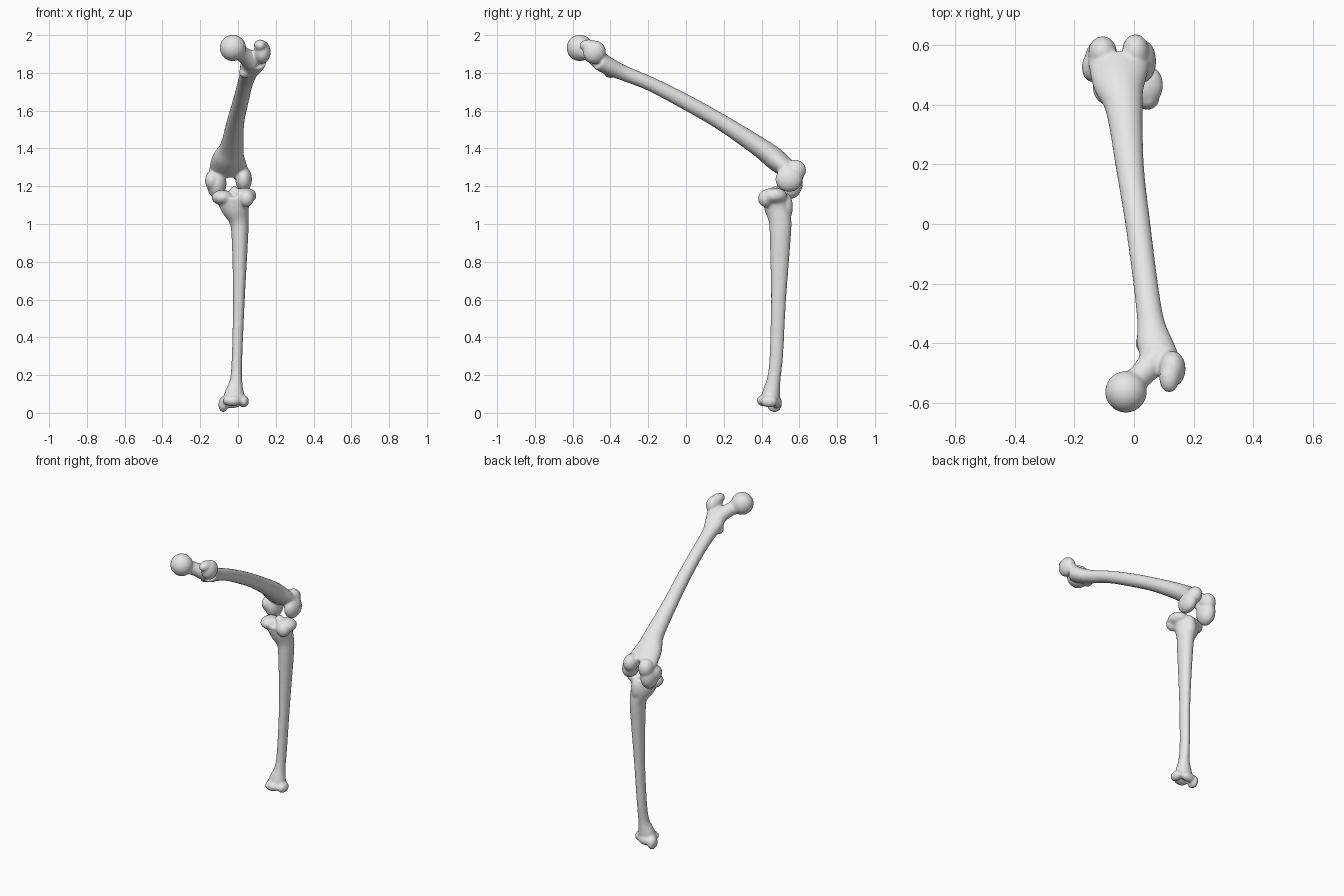
import bpy, bmesh, math
from mathutils import Vector, Matrix, Euler

if "Cube" in bpy.data.objects:
    bpy.data.objects.remove(bpy.data.objects["Cube"])

bone_grey = bpy.data.materials.new("bone grey")
bone_grey.diffuse_color = (0.8, 0.8, 0.8, 1)
bone_grey.use_nodes = True
bone_grey.node_tree.nodes["Principled BSDF"].inputs["Base Color"].default_value = bone_grey.diffuse_color


def blob(bm, c, r, rot=(0, 0, 0)):
    """Ellipsoid with centre c, radii r and rotation in degrees."""
    e = Euler([math.radians(a) for a in rot]).to_matrix().to_4x4()
    m = Matrix.Translation(c) @ e @ Matrix.Diagonal((*r, 1))
    bmesh.ops.create_uvsphere(bm, u_segments=32, v_segments=20, radius=1, matrix=m)


def spline(rows, steps=6):
    """Catmull-Rom through rows of numbers."""
    p = [Vector(r) for r in rows]
    p = [p[0] * 2 - p[1]] + p + [p[-1] * 2 - p[-2]]
    out = []
    for a, b, c, d in zip(p, p[1:], p[2:], p[3:]):
        for k in range(steps):
            t = k / steps
            out.append(0.5 * (2 * b + (c - a) * t + (2 * a - 5 * b + 4 * c - d) * t * t
                              + (3 * b - a - 3 * c + d) * t ** 3))
    return out + [p[-2]]


def loft(bm, rows, n=32):
    """Tube through rows of x, y, z, half width in x, half depth across."""
    rows = spline(rows)
    rings = []
    for i, q in enumerate(rows):
        tangent = (rows[min(i + 1, len(rows) - 1)].to_3d()
                   - rows[max(i - 1, 0)].to_3d()).normalized()
        u = (Vector((1, 0, 0)) - tangent * tangent.x).normalized()
        v = tangent.cross(u)
        rings.append([bm.verts.new(q.to_3d() + u * q[3] * math.cos(a) + v * q[4] * math.sin(a))
                      for a in (2 * math.pi * k / n for k in range(n))])
    for a, b in zip(rings, rings[1:]):
        for k in range(n):
            bm.faces.new((a[k], a[(k + 1) % n], b[(k + 1) % n], b[k]))
    bm.faces.new(rings[0][::-1])
    bm.faces.new(rings[-1])


def finish(name, bm):
    """Fuse the overlapping masses into one smooth bone."""
    bmesh.ops.recalc_face_normals(bm, faces=bm.faces)
    me = bpy.data.meshes.new(name)
    bm.to_mesh(me)
    bm.free()
    me.materials.append(bone_grey)
    ob = bpy.data.objects.new(name, me)
    bpy.context.collection.objects.link(ob)
    fuse = ob.modifiers.new("fuse", 'REMESH')
    fuse.mode = 'VOXEL'
    fuse.voxel_size = 0.007
    fuse.use_smooth_shade = True
    soft = ob.modifiers.new("soften", 'SMOOTH')
    soft.factor, soft.iterations = 0.5, 8


# Thigh bone: shaft
bm = bmesh.new()
loft(bm, [(.095, -.46, 1.865, .06, .05), (.07, -.40, 1.83, .06, .046),
          (.055, -.32, 1.795, .045, .04), (.037, -.185, 1.74, .041, .038),
          (.013, 0, 1.645, .042, .041), (-.013, .185, 1.54, .047, .043),
          (-.033, .385, 1.41, .062, .052), (-.05, .47, 1.345, .088, .058),
          (-.05, .55, 1.28, .105, .05)])
# ball, neck and upper knobs
blob(bm, (-.027, -.562, 1.932), (.07, .07, .07))
loft(bm, [(-.02, -.55, 1.925, .045, .045), (.03, -.50, 1.895, .042, .042),
          (.075, -.45, 1.86, .055, .05)])
blob(bm, (.128, -.485, 1.91), (.045, .06, .062), (-30, 0, 0))
blob(bm, (.118, -.515, 1.945), (.034, .05, .032))
blob(bm, (.035, -.40, 1.80), (.03, .035, .028))
# lower knuckles with the front groove between them
blob(bm, (-.113, .55, 1.215), (.052, .068, .083))
blob(bm, (.03, .545, 1.237), (.044, .072, .067))
blob(bm, (-.105, .575, 1.275), (.048, .054, .06))
blob(bm, (.005, .578, 1.285), (.045, .058, .055))
blob(bm, (-.14, .525, 1.23), (.035, .05, .05))
finish("thigh_bone", bm)

# Shin bone: shaft flaring at both ends
bm = bmesh.new()
loft(bm, [(-.022, .472, 1.15, .10, .07), (-.015, .482, 1.09, .078, .068),
          (.004, .498, 1.02, .053, .06), (.010, .499, .93, .044, .056),
          (.005, .49, .6, .031, .04), (-.005, .478, .3, .028, .036),
          (-.010, .465, .18, .032, .036), (-.018, .452, .11, .05, .047),
          (-.022, .445, .055, .066, .052)])
# top plates, rear lip, front ridge
blob(bm, (-.082, .462, 1.14), (.058, .066, .04))
blob(bm, (.038, .465, 1.15), (.06, .07, .042))
blob(bm, (.045, .42, 1.135), (.04, .038, .045))
blob(bm, (-.02, .47, 1.175), (.022, .03, .025))
blob(bm, (-.005, .528, 1.09), (.04, .038, .075))
# ankle end
blob(bm, (-.078, .468, .045), (.026, .04, .042))
blob(bm, (.03, .44, .06), (.028, .045, .032))
blob(bm, (-.03, .41, .065), (.05, .035, .03))
blob(bm, (-.03, .48, .055), (.05, .028, .03))
finish("shin_bone", bm)
